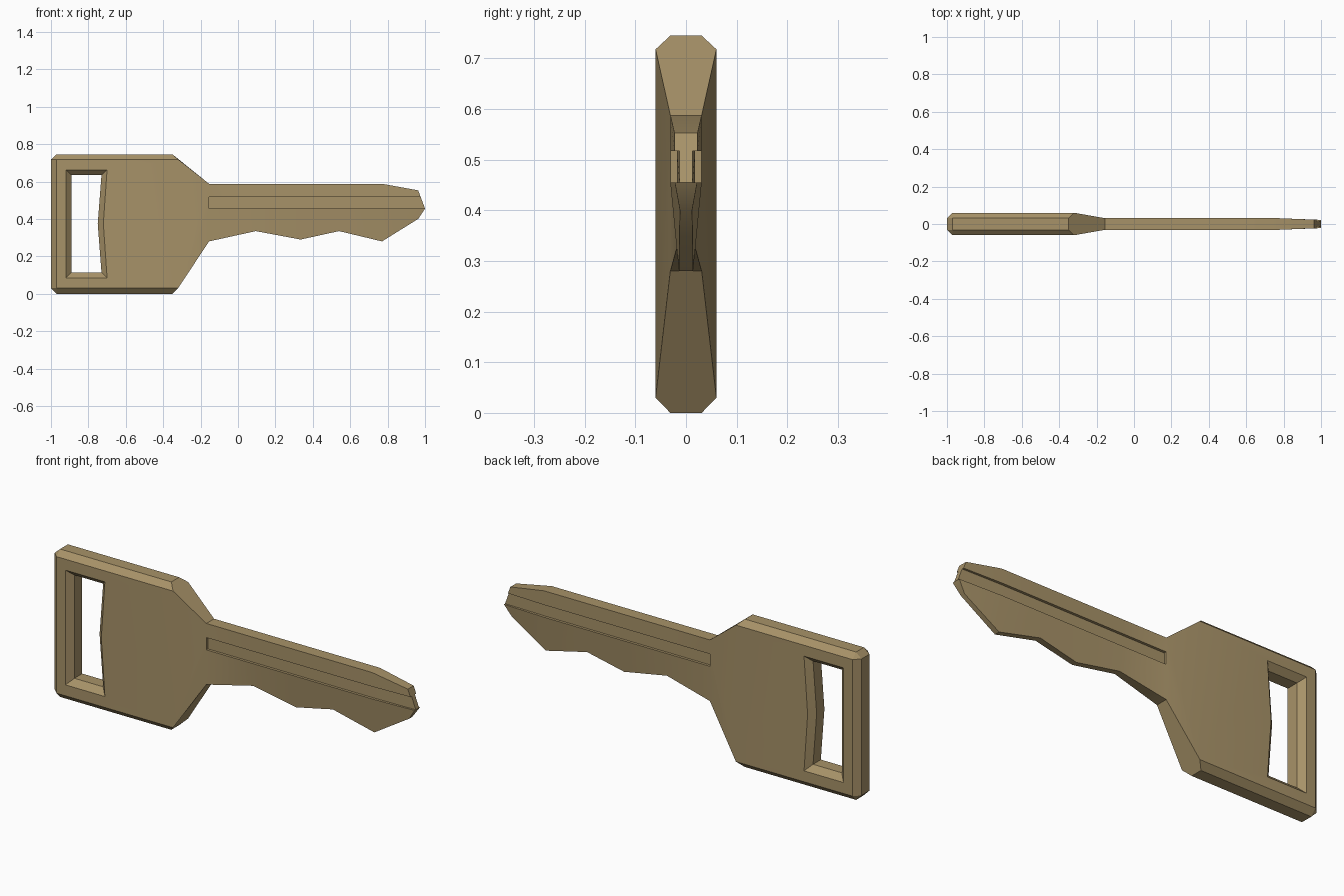
import bpy, bmesh

if "Cube" in bpy.data.objects:
    bpy.data.objects.remove(bpy.data.objects["Cube"])

bm = bmesh.new()
T, W = 0.06, 0.031          # half thickness of bow face / rim and blade
NX = -0.155                 # where the bow meets the blade
G0, G1 = 0.455, 0.517       # groove bottom and top heights


def face(pts):
    bm.faces.new([bm.verts.new(p) for p in pts])


def at(y, pts):
    return [(x, y, z) for x, z in pts]


def loop_pairs(ring):
    return zip(ring, ring[1:] + ring[:1])


def across(a, b, y=W):
    face([(a[0], y, a[1]), (b[0], y, b[1]), (b[0], -y, b[1]), (a[0], -y, a[1])])


# Bow outlines: flat face, outer rim, hole edge and hole wall
P = [(-0.97, 0.03), (-0.97, 0.718), (-0.32, 0.718), (-0.32, 0.03)]
R = [(-0.35, 0), (-0.97, 0), (-1, 0.03), (-1, 0.718), (-0.97, 0.745), (-0.35, 0.745)]
H = [(-0.92, 0.085), (-0.92, 0.663), (-0.70, 0.663), (-0.72, 0.375), (-0.70, 0.085)]
I = [(-0.89, 0.115), (-0.89, 0.635), (-0.73, 0.635), (-0.75, 0.375), (-0.73, 0.115)]
N = [(NX, 0.588), (NX, G1), (NX, G0), (NX, 0.28)]

for s in (-1, 1):
    # Flat face around the hole, then the taper to the neck
    for f in ([P[0], P[1], H[1], H[0]], [P[1], P[2], H[2], H[1]],
              [P[2], P[3], H[4], H[3], H[2]], [P[3], P[0], H[0], H[4]],
              [P[2]] + N + [P[3]]):
        face(at(s * T, f[:1]) + [(x, s * (W if x == NX else T), z) for x, z in f[1:]])
    # Outer chamfer
    for p, r in (([P[0], P[1]], [R[3], R[2]]), ([P[1]], [R[3], R[4]]),
                 ([P[1], P[2]], [R[5], R[4]]), ([P[0]], [R[1], R[2]]),
                 ([P[3], P[0]], [R[1], R[0]])):
        face(at(s * T, p) + at(s * W, r))
    # Hole chamfer
    for (a, b), (c, d) in zip(loop_pairs(H), loop_pairs(I)):
        face(at(s * T, [a, b]) + at(s * W, [d, c]))

# Bow rim, hole walls and sloped shoulders
for a, b in zip(R, R[1:]):
    across(a, b)
for a, b in loop_pairs(I):
    across(a, b)
for r, p, n in ((R[5], P[2], N[0]), (R[0], P[3], N[3])):
    half = [(r[0], W, r[1]), (p[0], T, p[1]), (n[0], W, n[1])]
    face(half + [(x, -y, z) for x, y, z in reversed(half)])


# Blade: half sections joined along the length
def section(x, bottom, bw):
    return [(x, W, 0.588), (x, W, G1), (x, 0.018, G1),
            (x, 0.018, G0), (x, W, G0), (x, bw, bottom)]


teeth = [(NX, 0.28, W), (0.095, 0.335, 0.016), (0.335, 0.29, 0.014),
         (0.54, 0.335, 0.016), (0.77, 0.28, 0.014)]
secs = [section(*t) for t in teeth]
tip = [(0.963, 0.023, 0.553), (0.977, 0.023, G1), (0.977, 0.013, G1),
       (1, 0.013, G0), (1, 0.022, G0), (0.963, 0.012, 0.40)]
secs.append(tip)


def flip(p):
    return (p[0], -p[1], p[2])


for a, b in zip(secs, secs[1:]):
    for i in range(5):
        q = [a[i], b[i], b[i + 1], a[i + 1]]
        face(q)
        face([flip(p) for p in q])
    for i in (0, 5):
        face([a[i], b[i], flip(b[i]), flip(a[i])])

# Groove end walls and tip cap
q = secs[0][1:5]
face(q)
face([flip(p) for p in q])
for idx in ((0, 1, 2), (2, 3), (3, 4, 5)):
    half = [tip[i] for i in idx]
    face(half + [flip(p) for p in reversed(half)])

bmesh.ops.remove_doubles(bm, verts=bm.verts, dist=0.0005)
bmesh.ops.recalc_face_normals(bm, faces=bm.faces)
mesh = bpy.data.meshes.new("key")
bm.to_mesh(mesh)
bm.free()
key = bpy.data.objects.new("key", mesh)
bpy.context.collection.objects.link(key)

# Brass
mat = bpy.data.materials.new("brass")
mat.diffuse_color = (0.39, 0.29, 0.14, 1)
mat.use_nodes = True
mat.node_tree.nodes["Principled BSDF"].inputs["Base Color"].default_value = mat.diffuse_color
mesh.materials.append(mat)

bpy.context.view_layer.objects.active = key
key.select_set(True)
bpy.ops.object.shade_smooth_by_angle(angle=0.45)
